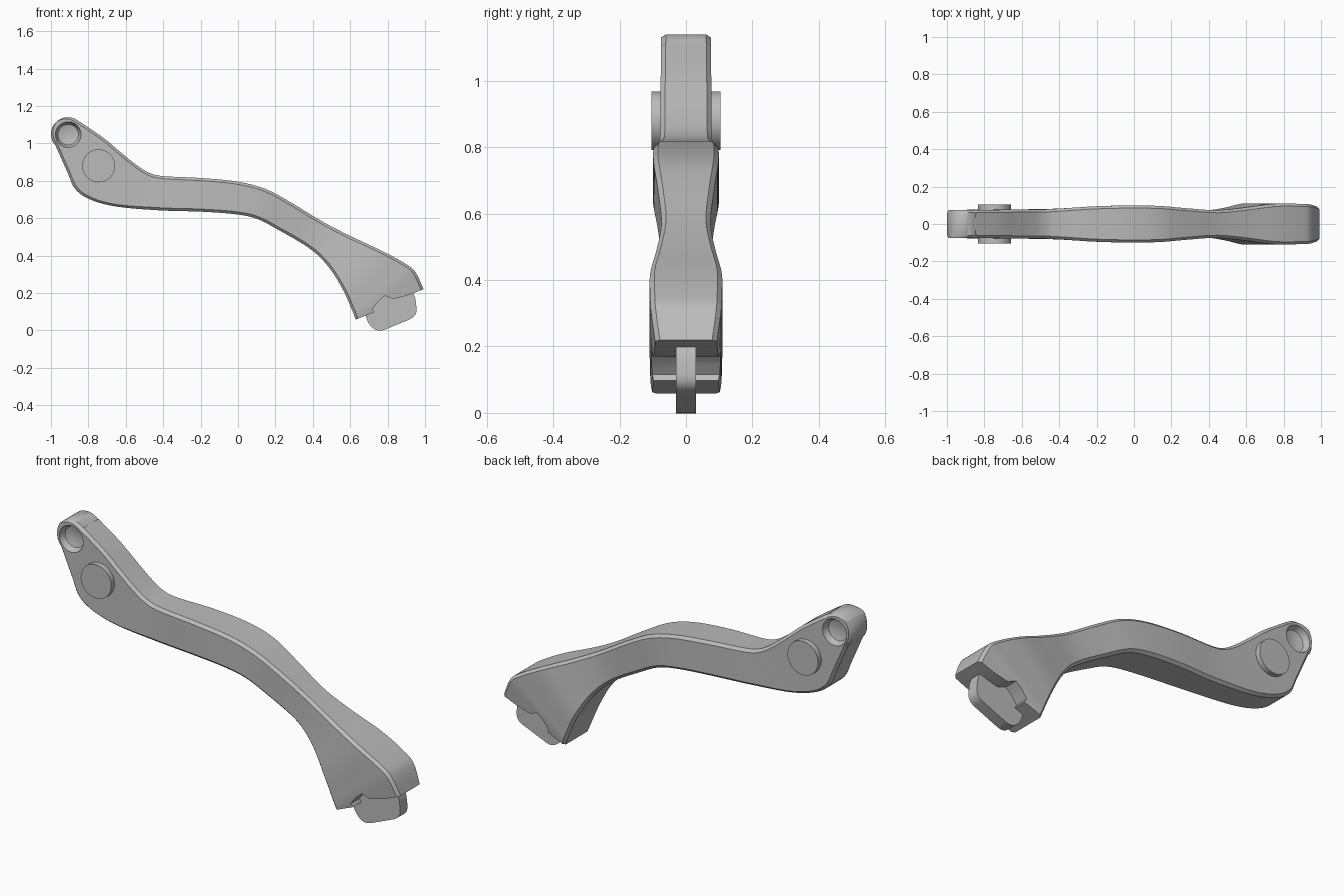
import bpy, bmesh, math
from mathutils import Vector

cube = bpy.data.objects.get("Cube")
if cube:
    bpy.data.objects.remove(cube, do_unlink=True)

grey = bpy.data.materials.new("plain grey")
grey.use_nodes = True
grey.diffuse_color = (0.5, 0.5, 0.5, 1)
grey.node_tree.nodes["Principled BSDF"].inputs["Base Color"].default_value = (0.5, 0.5, 0.5, 1)


def finish(name, bm):
    bmesh.ops.recalc_face_normals(bm, faces=bm.faces)
    mesh = bpy.data.meshes.new(name)
    bm.to_mesh(mesh)
    bm.free()
    mesh.materials.append(grey)
    obj = bpy.data.objects.new(name, mesh)
    bpy.context.collection.objects.link(obj)
    return obj


def smooth(obj, angle):
    bpy.ops.object.select_all(action='DESELECT')
    obj.select_set(True)
    bpy.context.view_layer.objects.active = obj
    bpy.ops.object.shade_smooth_by_angle(angle=math.radians(angle))


def loft(name, rings):
    bm = bmesh.new()
    loops = [[bm.verts.new(p) for p in ring] for ring in rings]
    n = len(loops[0])
    for a, b in zip(loops, loops[1:]):
        for i in range(n):
            j = (i + 1) % n
            bm.faces.new((a[i], a[j], b[j], b[i]))
    bm.faces.new(loops[0])
    bm.faces.new(loops[-1])
    return finish(name, bm)


def slab(name, outline, half):
    return loft(name, [[(x, y, z) for x, z in outline] for y in (-half, half)])


def circle(cx, cz, r, n=40):
    return [(cx + r * math.cos(math.tau * i / n), cz + r * math.sin(math.tau * i / n)) for i in range(n)]


def cut(obj, cutter):
    mod = obj.modifiers.new("cut", 'BOOLEAN')
    mod.operation = 'DIFFERENCE'
    mod.solver = 'EXACT'
    mod.object = cutter
    bpy.context.view_layer.objects.active = obj
    bpy.ops.object.modifier_apply(modifier=mod.name)
    bpy.data.objects.remove(cutter, do_unlink=True)


# Lever stations: upper edge x, z, lower edge x, z, half width
stations = [
    (-.844, 1.115, -.976, .989, .075), (-.72, 1.03, -.91, .84, .076),
    (-.63, .955, -.87, .755, .077), (-.55, .89, -.79, .70, .077),
    (-.48, .845, -.65, .662, .078), (-.40, .825, -.42, .642, .082),
    (-.2, .815, -.2, .635, .095), (0, .795, -.02, .622, .099),
    (.15, .755, .10, .597, .096), (.29, .68, .22, .535, .084),
    (.45, .583, .38, .44, .074), (.6, .505, .48, .345, .088),
    (.76, .43, .56, .22, .108), (.89, .36, .605, .12, .108),
    (.95, .31, .625, .07, .105), (1.0, .2, .645, .01, .09)]


def catmull(p, steps=5):
    p = [Vector(q) for q in p]
    out = []
    for i in range(len(p) - 1):
        a, b, c, d = p[max(i - 1, 0)], p[i], p[i + 1], p[min(i + 2, len(p) - 1)]
        for s in range(steps):
            t = s / steps
            out.append(b + (c - a) * t / 2 + (2 * a - 5 * b + 4 * c - d) * t ** 2 / 2
                       + (3 * b - a - 3 * c + d) * t ** 3 / 2)
    return out + [p[-1]]


def section(x1, z1, x2, z2, w):
    top, low = Vector((x1, 0, z1)), Vector((x2, 0, z2))
    c = min(.014, (top - low).length * .25)
    inset = (low - top).normalized() * c
    half = [(top, w - c), (top + inset, w), (low - inset, w), (low, w - c)]
    return ([(p.x, y, p.z) for p, y in half]
            + [(p.x, -y, p.z) for p, y in reversed(half)])


# Rounded eye end followed by the swept arm
rings = []
for phi in range(6, 88, 9):
    a, b = math.radians(133 - phi), math.radians(133 + phi)
    rings.append(section(-.91 + .09 * math.cos(a), 1.05 + .09 * math.sin(a),
                         -.91 + .09 * math.cos(b), 1.05 + .09 * math.sin(b), .075))
rings += [section(*s) for s in catmull(stations)]
lever = loft("lever_arm", rings)

# Stepped underside of the broad end
cut(lever, slab("end_cutter", [
    (.5, 0), (.63, .058), (.73, .098), (.72, .115), (.75, .155), (.785, .185), (.83, .168),
    (.88, .18), (.92, .192), (1.05, .243), (1.05, -.2), (.5, -.2)], .3))

# Shallow dished sockets on both faces of the eye
for side in (-1, 1):
    cut(lever, loft("socket_cutter", [
        [(x, side * y, z) for x, z in circle(-.908, 1.047, r)]
        for r, y in ((.072, .1), (.068, .07), (.055, .045), (.025, .036))]))
smooth(lever, 38)

# Pivot pin through the arm
smooth(slab("pivot_pin", circle(-.745, .88, .088, 56), .104), 30)

# Central tongue with rounded corners
corners = [(.68, .055), (.745, -.013), (.96, .077), (.945, .2), (.84, .3), (.70, .24)]
outline = []
for i, q in enumerate(corners):
    p, q, r = Vector(corners[i - 1]), Vector(q), Vector(corners[(i + 1) % len(corners)])
    a, b = q + (p - q).normalized() * .045, q + (r - q).normalized() * .045
    for k in range(7):
        t = k / 6
        outline.append(tuple(a * (1 - t) ** 2 + q * 2 * t * (1 - t) + b * t * t))
smooth(slab("end_tongue", outline, .03), 30)
